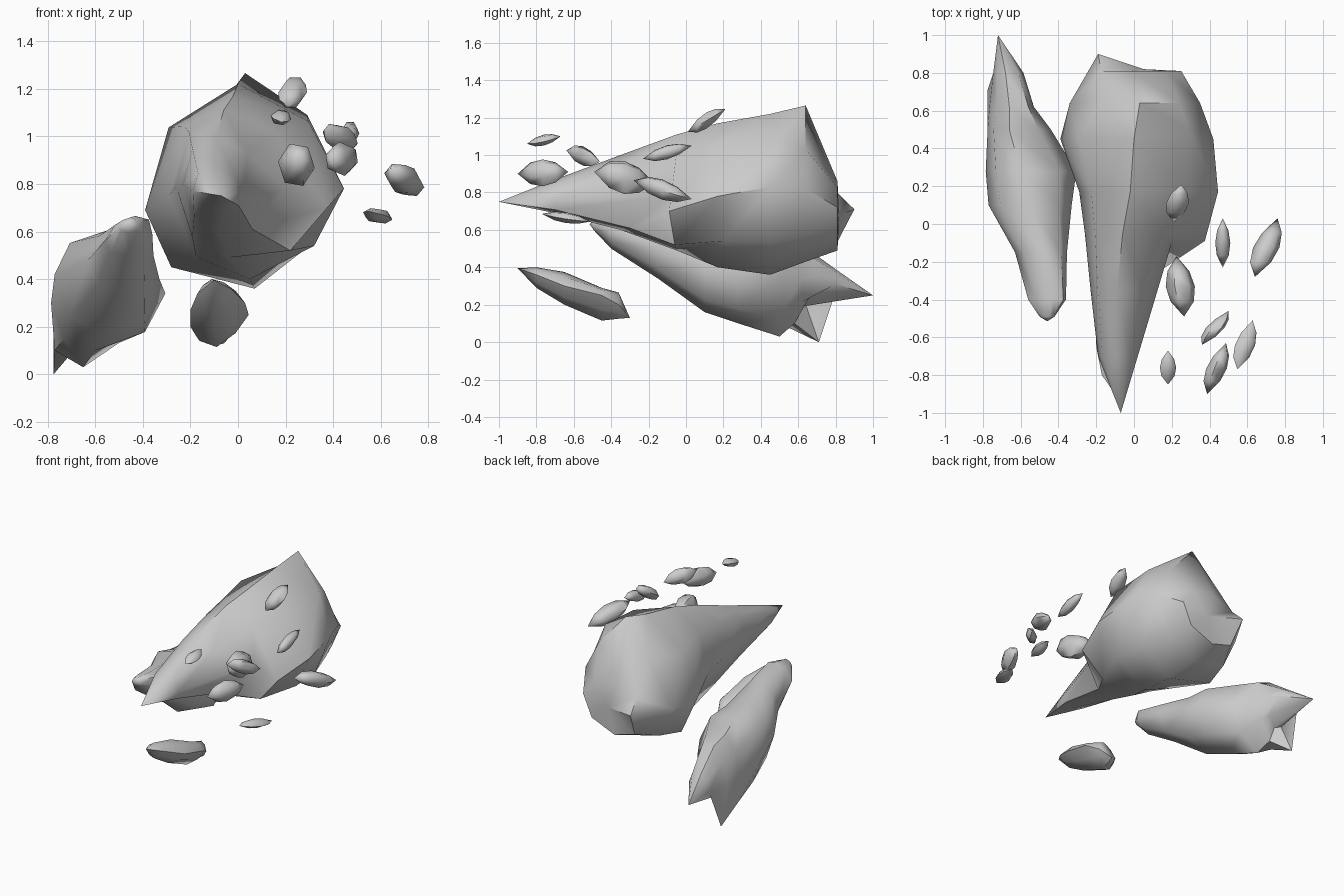
import bpy, bmesh, math

# Each station: y, left x z, right x z, top x z, bottom x z
MAIN = [(-.7, -.19, .77, .02, .76, -.09, .87, -.06, .69),
        (-.35, -.23, .8, .1, .77, -.09, 1.0, -.08, .6),
        (-.05, -.26, .79, .25, .79, -.06, 1.11, -.04, .49),
        (.17, -.29, .75, .445, .78, -.02, 1.17, .05, .40),
        (.45, -.39, .69, .42, .83, 0, 1.22, .07, .36),
        (.64, -.34, .7, .35, .82, .03, 1.265, .02, .43),
        (.81, -.23, .68, .25, .72, -.02, .86, 0, .49)]
SIDE = [(-.49, -.5, .62, -.42, .62, -.45, .66, -.46, .595),
        (-.4, -.56, .56, -.36, .59, -.43, .665, -.46, .5),
        (-.15, -.63, .48, -.355, .5, -.47, .63, -.48, .34),
        (.1, -.77, .42, -.33, .4, -.55, .6, -.55, .16),
        (.28, -.785, .3, -.305, .34, -.6, .585, -.6, .1),
        (.5, -.775, .28, -.44, .34, -.66, .55, -.65, .03),
        (.62, -.765, .26, -.53, .34, -.66, .52, -.7, .14),
        (.8, -.745, .27, -.585, .31, -.68, .39, -.69, .21)]
LOW = [(-.8, -.17, .34, -.03, .36, -.11, .4, -.11, .29),
       (-.65, -.2, .27, .03, .3, -.08, .375, -.1, .2),
       (-.45, -.2, .2, .045, .25, -.05, .29, -.09, .115),
       (-.36, -.14, .18, 0, .2, -.04, .265, -.08, .125)]


def ring(s, k=.71):
    """Eight-sided section through the four extreme points."""
    y, lx, lz, rx, rz, tx, tz, bx, bz = s
    pts = [(rx, rz), (tx, tz), (lx, lz), (bx, bz)]
    cx, cz = (tx + bx) / 2, (lz + rz) / 2
    out = []
    for i, p in enumerate(pts):
        q = pts[(i + 1) % 4]
        out += [(p[0], y, p[1]),
                (cx + k * (p[0] + q[0] - 2 * cx), y, cz + k * (p[1] + q[1] - 2 * cz))]
    return out


def loft(name, rings, front, back, angle=50, moves=()):
    bm = bmesh.new()
    loops = [[bm.verts.new(p) for p in r] for r in rings]
    a, b = bm.verts.new(front), bm.verts.new(back)
    n = len(loops[0])
    for i in range(n):
        j = (i + 1) % n
        bm.faces.new((a, loops[0][i], loops[0][j]))
        bm.faces.new((b, loops[-1][j], loops[-1][i]))
        for r, s in zip(loops, loops[1:]):
            bm.faces.new((r[i], s[i], s[j], r[j]))
    for r, i, p in moves:
        loops[r][i].co = p
    bmesh.ops.recalc_face_normals(bm, faces=bm.faces)
    me = bpy.data.meshes.new(name)
    bm.to_mesh(me)
    bm.free()
    ob = bpy.data.objects.new(name, me)
    bpy.context.collection.objects.link(ob)
    bpy.ops.object.select_all(action='DESELECT')
    ob.select_set(True)
    bpy.context.view_layer.objects.active = ob
    bpy.ops.object.shade_smooth_by_angle(angle=math.radians(angle))
    return ob


# Three large rocks, with a few corners pulled out into shoulders and spikes
loft("main_rock", [ring(s) for s in MAIN], (-.07, -1, .75), (.05, .82, .68),
     moves=[(1, 0, (.2, -.1, .78)), (1, 7, (.06, -.3, .61)), (2, 0, (.375, -.09, .7)),
            (2, 7, (.22, -.06, .52)), (3, 7, (.32, .2, .54)), (4, 7, (.3, .45, .54)),
            (4, 1, (.29, .5, 1.09)), (5, 1, (.24, .64, 1.03)), (5, 3, (-.17, .66, 1.0)),
            (4, 5, (-.28, .45, .45)), (6, 4, (-.19, .9, .71))])
loft("side_rock", [ring(s) for s in SIDE], (-.46, -.515, .63), (-.72, 1, .25),
     moves=[(5, 5, (-.77, .5, .1)), (6, 5, (-.775, .71, 0)), (6, 6, (-.69, .58, .1)),
            (7, 5, (-.74, .64, .2)), (7, 6, (-.7, .62, .19)), (7, 7, (-.62, .66, .24))])
loft("low_rock", [ring(s, .62) for s in LOW], (-.1, -.9, .395), (-.06, -.3, .13))

# Floating shards: centre, half length, tip slant x z, radii x z
SHARDS = [(.23, .11, 1.185, .1, .02, .06, .06, .05),
          (.47, -.1, 1.015, .13, 0, .035, .04, .042),
          (.70, -.125, .815, .155, .06, -.05, .07, .06),
          (.245, -.33, .88, .16, -.02, -.03, .078, .095),
          (.43, -.55, .995, .09, .07, -.03, .05, .055),
          (.588, -.64, .665, .13, .04, -.02, .055, .03),
          (.18, -.76, 1.08, .09, 0, .02, .045, .03),
          (.437, -.765, .905, .135, .05, .005, .058, .073)]
for k, (x, y, z, h, tx, tz, rx, rz) in enumerate(SHARDS):
    rings = []
    for t, f in ((-.5, .8), (0, 1), (.5, .75)):
        rings.append([(x + t * tx + f * rx * math.cos(math.tau * i / 6 + k),
                       y + t * h,
                       z + t * tz + f * rz * math.sin(math.tau * i / 6 + k)) for i in range(6)])
    loft(f"shard_{k + 1}", rings, (x - tx, y - h, z - tz), (x + tx, y + h, z + tz), 62)
